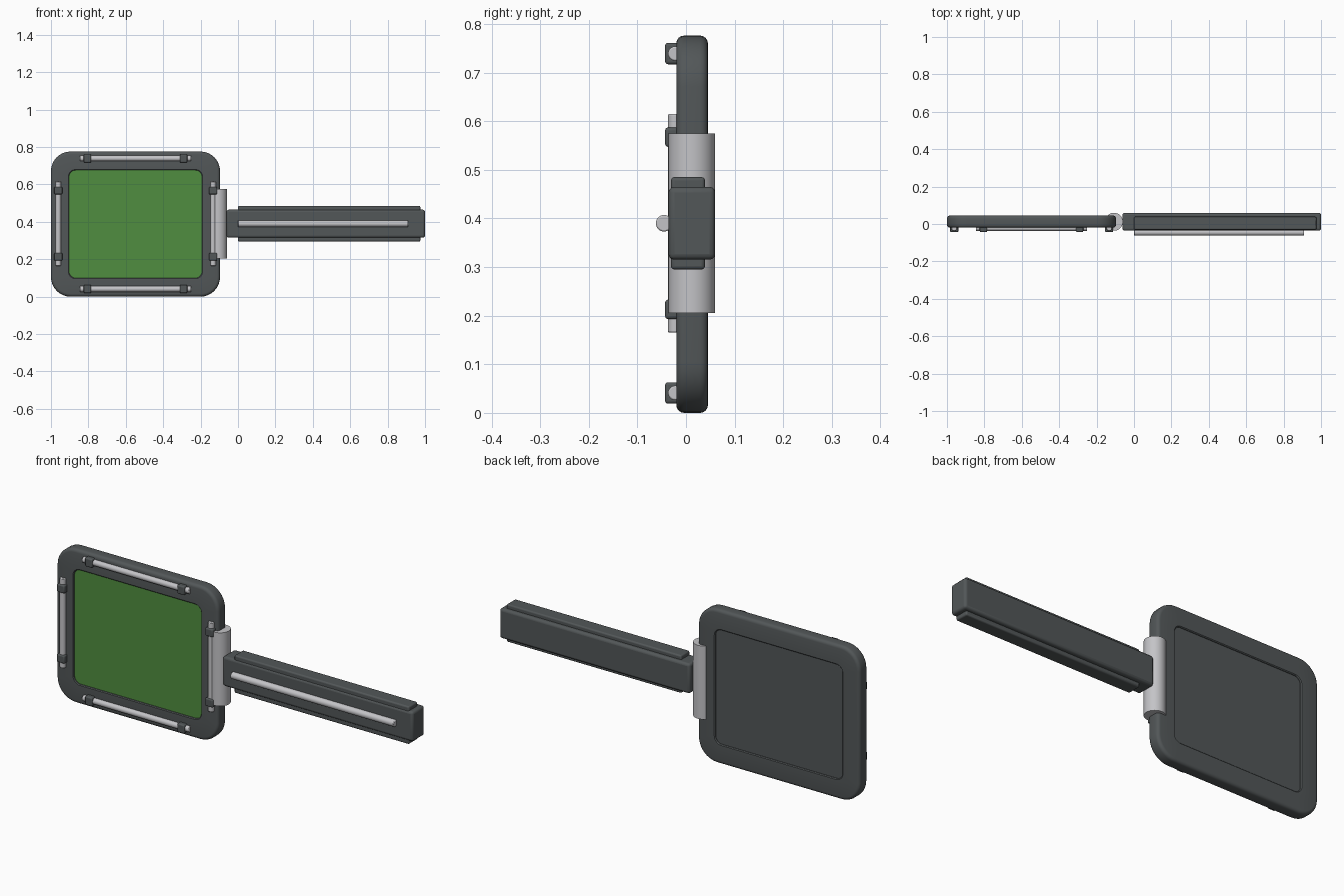
import bpy, bmesh, math
from mathutils import Matrix, Vector

if "Cube" in bpy.data.objects:
    bpy.data.objects.remove(bpy.data.objects["Cube"], do_unlink=True)


def material(name, color):
    m = bpy.data.materials.new(name)
    m.use_nodes = True
    m.diffuse_color = (*color, 1)
    m.node_tree.nodes["Principled BSDF"].inputs["Base Color"].default_value = (*color, 1)
    return m


DARK = material("dark grey", (0.085, 0.095, 0.098))
STEEL = material("light metal", (0.55, 0.55, 0.57))
GREEN = material("screen green", (0.08, 0.27, 0.05))


def finish(name, bm, mat, bevel=0.0, segments=3):
    bmesh.ops.recalc_face_normals(bm, faces=bm.faces)
    mesh = bpy.data.meshes.new(name)
    bm.to_mesh(mesh)
    bm.free()
    mesh.materials.append(mat)
    ob = bpy.data.objects.new(name, mesh)
    bpy.context.collection.objects.link(ob)
    if bevel:
        mod = ob.modifiers.new("bevel", "BEVEL")
        mod.width, mod.segments = bevel, segments
        mod.limit_method = "ANGLE"
    bpy.ops.object.select_all(action="DESELECT")
    ob.select_set(True)
    bpy.context.view_layer.objects.active = ob
    bpy.ops.object.shade_smooth_by_angle(angle=math.radians(35))
    return ob


def box(name, lo, hi, mat, bevel):
    lo, hi = Vector(lo), Vector(hi)
    bm = bmesh.new()
    bmesh.ops.create_cube(bm, size=1, matrix=Matrix.Translation((lo + hi) / 2)
                          @ Matrix.Diagonal((*(hi - lo), 1)))
    return finish(name, bm, mat, bevel)


def rod(name, a, b, radius, mat, bevel=0.0):
    a, b = Vector(a), Vector(b)
    turn = (b - a).to_track_quat("Z", "Y").to_matrix().to_4x4()
    bm = bmesh.new()
    bmesh.ops.create_cone(bm, cap_ends=True, segments=32, radius1=radius, radius2=radius,
                          depth=(b - a).length, matrix=Matrix.Translation((a + b) / 2) @ turn)
    return finish(name, bm, mat, bevel, 2)


# Head frame dimensions
CX, CZ = -0.548, 0.388


def rounded_loop(bm, half_w, half_h, radius, y, steps=8):
    verts = []
    for i, (sx, sz) in enumerate([(1, 1), (-1, 1), (-1, -1), (1, -1)]):
        for k in range(steps + 1):
            a = math.pi / 2 * (i + k / steps)
            verts.append(bm.verts.new((CX + sx * (half_w - radius) + radius * math.cos(a), y,
                                       CZ + sz * (half_h - radius) + radius * math.sin(a))))
    return verts


def bridge(bm, a, b):
    n = len(a)
    for i in range(n):
        bm.faces.new((a[i], a[(i + 1) % n], b[(i + 1) % n], b[i]))


# Frame ring: rounded outer edge, small chamfer around the opening
FRONT, BACK, SOFT, LIP = -0.02, 0.045, 0.016, 0.004
outer = []
for k in range(5):
    a = math.pi / 2 * k / 4
    outer.append((SOFT * (1 - math.sin(a)), SOFT * (1 - math.cos(a))))
sections = [(d, FRONT + e) for d, e in outer] + [(d, BACK - e) for d, e in reversed(outer)]
bm = bmesh.new()
loops = [rounded_loop(bm, 0.452 - d, 0.388 - d, 0.105 - d, y) for d, y in sections]
for grow, y in [(LIP, BACK), (0, BACK - LIP), (0, FRONT + LIP), (LIP, FRONT)]:
    loops.append(rounded_loop(bm, 0.355 + grow, 0.288 + grow, 0.035 + grow, y))
for i, loop in enumerate(loops):
    bridge(bm, loop, loops[(i + 1) % len(loops)])
finish("head_frame", bm, DARK)


# Recessed panels filling the opening
def panel(name, y0, y1, mat):
    bm = bmesh.new()
    a, b = [rounded_loop(bm, 0.356, 0.289, 0.036, y) for y in (y0, y1)]
    bridge(bm, a, b)
    bm.faces.new(a)
    bm.faces.new(b)
    finish(name, bm, mat)


panel("front_panel", -0.012, 0.01, GREEN)
panel("back_panel", 0.01, 0.038, DARK)


# Rails on the frame, each held by two clips
def rail(name, centre, axis, half_length, clip_offsets):
    c, d = Vector(centre), Vector(axis)
    rod(name + "_rail", c - d * half_length, c + d * half_length, 0.015, STEEL, 0.003)
    half = Vector((0.022, 0, 0.022)) - d * 0.002
    for side, off in zip(("first", "second"), clip_offsets):
        p = c + d * off
        box(f"{name}_{side}_clip", (p.x - half.x, -0.043, p.z - half.z),
            (p.x + half.x, -0.012, p.z + half.z), DARK, 0.006)


for name, z in (("top", 0.739), ("bottom", 0.041)):
    rail(name, (CX, -0.022, z), (1, 0, 0), 0.298, (-0.257, 0.257))
for name, x in (("right", -0.961), ("left", -0.133)):
    rail(name, (x, -0.022, 0.39), (0, 0, 1), 0.225, (-0.177, 0.177))

# Hinge barrel between head and handle
rod("hinge_barrel", (-0.107, 0.012, 0.205), (-0.107, 0.012, 0.575), 0.048, STEEL)

# Handle with side strips and a front rod
box("handle", (-0.062, -0.036, 0.315), (1.0, 0.06, 0.465), DARK, 0.012)
for name, lo, hi in (("upper_strip", 0.44, 0.485), ("lower_strip", 0.295, 0.34)):
    box(name, (0.0, -0.031, lo), (0.975, 0.039, hi), DARK, 0.007)
rod("handle_rod", (0.0, -0.045, 0.39), (0.91, -0.045, 0.39), 0.017, STEEL, 0.003)
